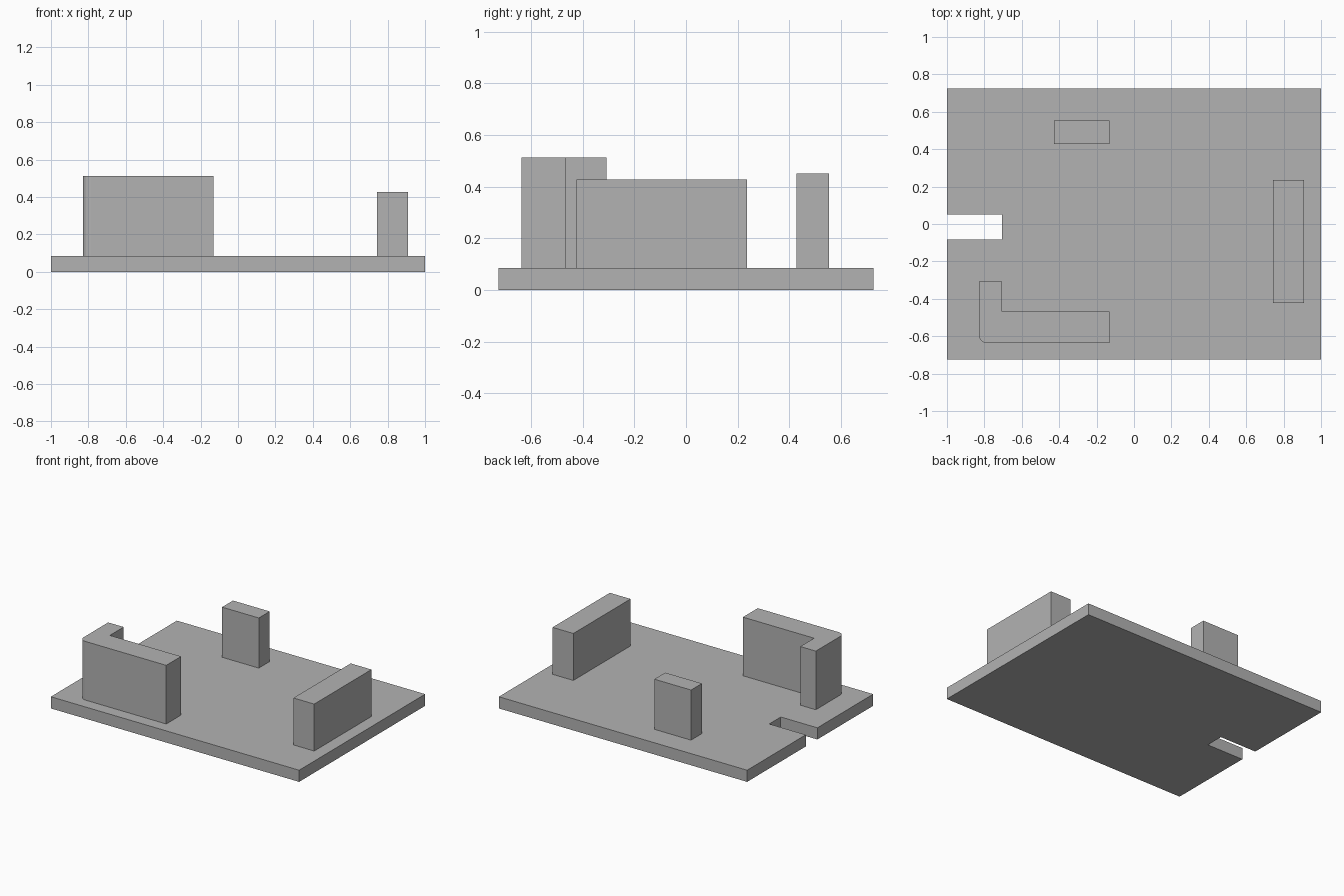
import bpy
import bmesh
from math import cos, sin, pi

cube = bpy.data.objects.get("Cube")
if cube:
    bpy.data.objects.remove(cube, do_unlink=True)

# Single neutral grey for every part
grey = bpy.data.materials.new("neutral grey")
grey.use_nodes = True
colour = (0.45, 0.45, 0.45, 1)
grey.diffuse_color = colour
grey.node_tree.nodes["Principled BSDF"].inputs["Base Color"].default_value = colour

BASE_TOP = 0.085


def extrude_outline(name, outline, bottom, top):
    """Raise a counter-clockwise floor outline into a solid."""
    bm = bmesh.new()
    face = bm.faces.new([bm.verts.new((x, y, bottom)) for x, y in outline])
    raised = bmesh.ops.extrude_face_region(bm, geom=[face])["geom"]
    verts = [v for v in raised if isinstance(v, bmesh.types.BMVert)]
    bmesh.ops.translate(bm, verts=verts, vec=(0, 0, top - bottom))
    bmesh.ops.recalc_face_normals(bm, faces=bm.faces)
    mesh = bpy.data.meshes.new(name)
    bm.to_mesh(mesh)
    bm.free()
    mesh.materials.append(grey)
    obj = bpy.data.objects.new(name, mesh)
    bpy.context.collection.objects.link(obj)
    return obj


def rectangle(x0, x1, y0, y1):
    return [(x0, y0), (x1, y0), (x1, y1), (x0, y1)]


# Base slab with an open slot in its right edge
slab = [(-1, -0.725), (1, -0.725), (1, 0.725), (-1, 0.725),
        (-1, 0.05), (-0.705, 0.05), (-0.705, -0.083), (-1, -0.083)]
extrude_outline("base_slab", slab, 0, BASE_TOP)

# L-shaped block with a rounded outer corner
left, front, radius, steps = -0.83, -0.637, 0.045, 5
corner = []
for i in range(steps + 1):
    a = pi + i * pi / 2 / steps
    corner.append((left + radius + radius * cos(a), front + radius + radius * sin(a)))
l_outline = corner + [(-0.132, front), (-0.132, -0.467), (-0.705, -0.467),
                      (-0.705, -0.308), (left, -0.308)]
extrude_outline("corner_block", l_outline, BASE_TOP, 0.512)

# Free-standing blocks
extrude_outline("side_block", rectangle(0.743, 0.91, -0.423, 0.235), BASE_TOP, 0.427)
extrude_outline("rear_block", rectangle(-0.428, -0.132, 0.428, 0.553), BASE_TOP, 0.45)
